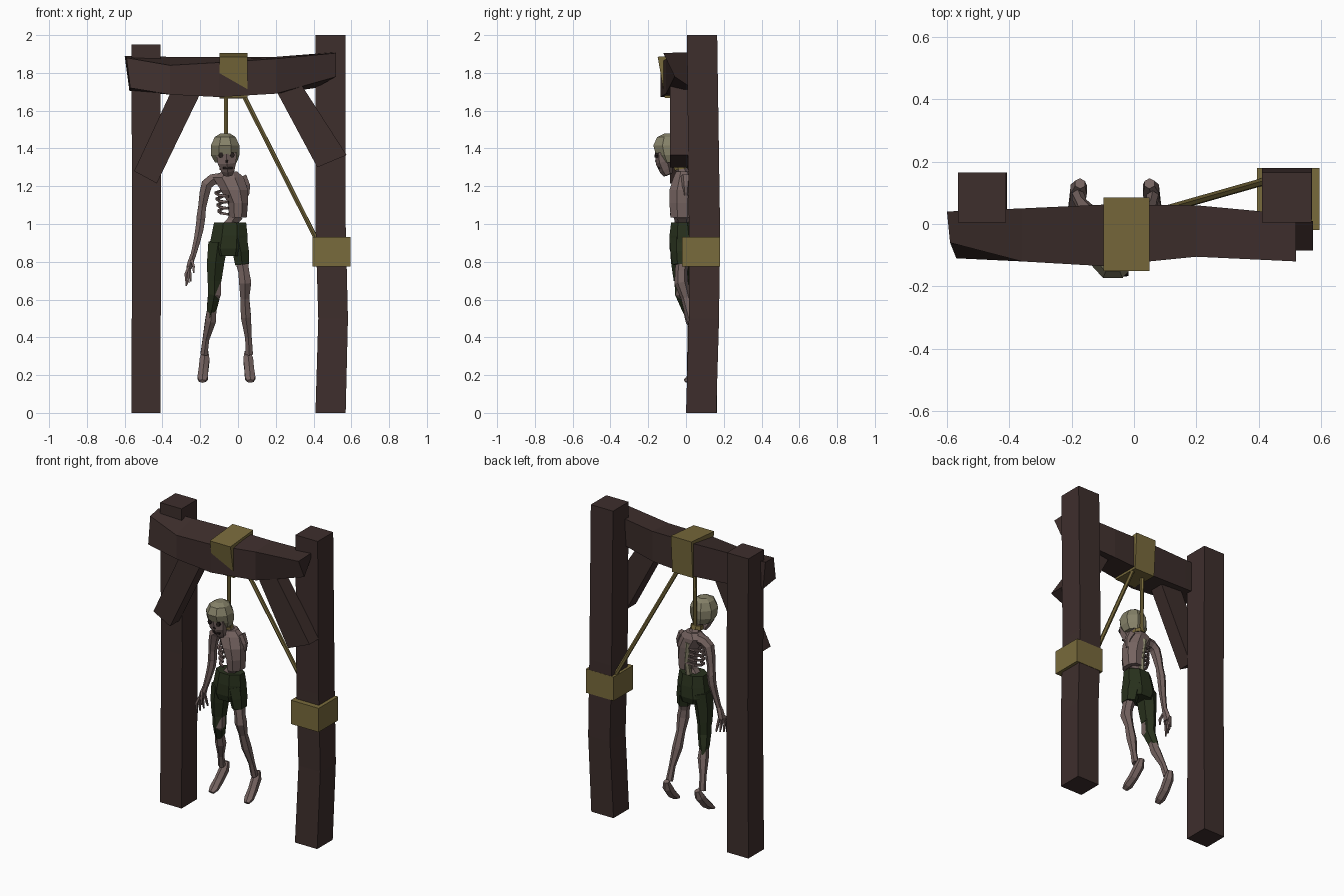
import bpy, bmesh, math
from mathutils import Vector


def material(name, rgb):
    m = bpy.data.materials.new(name)
    m.diffuse_color = [(c / 255) ** 2.2 for c in rgb] + [1]
    return m


WOOD = material("dark_wood", (64, 50, 48))
ROPE = material("rope", (120, 106, 62))
SKIN = material("dry_skin", (116, 99, 96))
BONE = material("bone", (132, 128, 104))
CLOTH = material("green_cloth", (44, 52, 34))
DARK = material("hollow", (40, 34, 33))


def loft(name, rings, mat):
    """Closed flat-shaded skin through rings of equal point count."""
    bm = bmesh.new()
    rows = [[bm.verts.new(p) for p in ring] for ring in rings]
    n = len(rows[0])
    for a, b in zip(rows, rows[1:]):
        for i in range(n):
            j = (i + 1) % n
            bm.faces.new((a[i], a[j], b[j], b[i]))
    bm.faces.new(rows[0])
    bm.faces.new(rows[-1])
    bmesh.ops.recalc_face_normals(bm, faces=bm.faces)
    me = bpy.data.meshes.new(name)
    bm.to_mesh(me)
    bm.free()
    me.materials.append(mat)
    ob = bpy.data.objects.new(name, me)
    bpy.context.collection.objects.link(ob)
    return ob


def tube(name, pts, mat, sides=6):
    """Tapered limb; each point is x, y, z, radius and optional depth radius."""
    c = [Vector(p[:3]) for p in pts]
    whole = (c[-1] - c[0]).normalized()
    ref = Vector((1, 0, 0)) if abs(whole.z) > 0.5 else Vector((0, 0, 1))
    rings = []
    for i, p in enumerate(pts):
        t = (c[min(i + 1, len(c) - 1)] - c[max(i - 1, 0)]).normalized()
        u = (ref - t * ref.dot(t)).normalized()
        v = t.cross(u)
        ra, rb = p[3], p[-1]
        angles = [2 * math.pi * (k + 0.5) / sides for k in range(sides)]
        rings.append([c[i] + u * ra * math.cos(a) + v * rb * math.sin(a) for a in angles])
    return loft(name, rings, mat)


def stack(name, levels, mat, sides=8):
    """Horizontal oval sections: z, centre x, centre y, half width, half depth."""
    rings = []
    for z, x, y, rx, ry in levels:
        angles = [2 * math.pi * (k + 0.5) / sides for k in range(sides)]
        rings.append([(x + rx * math.cos(a), y + ry * math.sin(a), z) for a in angles])
    return loft(name, rings, mat)


def post(name, levels):
    loft(name, [[(x0, y0, z), (x1, y0, z), (x1, y1, z), (x0, y1, z)]
                for z, x0, x1, y0, y1 in levels], WOOD)


# Posts, the right one slightly bent
post("left_post", [(0, -.565, -.41, .005, .165), (1, -.56, -.408, .01, .165),
                   (1.95, -.565, -.41, .005, .165)])
post("right_post", [(0, .41, .57, 0, .16), (.5, .425, .582, .015, .175),
                    (1.0, .41, .57, .015, .18), (2.0, .41, .57, .005, .165)])

# Rough hewn crossbeam
beam = [[(-.6, .04, 1.89), (-.59, -.06, 1.88), (-.57, -.11, 1.72), (-.575, .03, 1.705)]]
for x, back, front, top, low in [(-.36, .05, -.12, 1.84, 1.685), (-.1, .062, -.135, 1.855, 1.672),
                                 (.2, .06, -.105, 1.875, 1.69)]:
    beam.append([(x, back, 1.885), (x, front, top), (x, front, low), (x, back, low)])
beam.append([(.52, .03, 1.91), (.52, -.12, 1.905), (.52, -.06, 1.78), (.41, .03, 1.72)])
loft("crossbeam", beam, WOOD)

# Diagonal braces
for name, outline in [("left_brace", [(-.35, 1.71), (-.2, 1.69), (-.43, 1.215), (-.55, 1.28)]),
                      ("right_brace", [(.2, 1.71), (.34, 1.73), (.575, 1.365), (.42, 1.3)])]:
    loft(name, [[(x, y, z) for x, z in outline] for y in (-.085, .01)], WOOD)

# Rope wraps and ropes
wrap = [(.085, 1.905), (-.15, 1.885), (-.112, 1.668), (.07, 1.665)]
loft("beam_rope_wrap", [[(x, y, z) for y, z in wrap] for x in (-.098, .05)], ROPE)
loft("post_rope_wrap", [[(.395, -.02, z), (.595, -.02, z), (.595, .18, z), (.395, .18, z)]
                        for z in (.775, .93)], ROPE)
tube("hanging_rope", [(-.063, 0, 1.68, .012), (-.063, -.005, 1.3, .012)], ROPE)
tube("tie_rope", [(.025, .025, 1.69, .013), (.43, .14, .89, .013)], ROPE)
tube("neck_noose", [(-.06, -.03, 1.315, .038), (-.06, -.025, 1.29, .04)], ROPE, 8)

# Skull leaning forward
stack("skull", [(1.478, -.068, -.085, .03, .035), (1.46, -.068, -.09, .06, .068),
                (1.415, -.068, -.09, .082, .09), (1.365, -.068, -.083, .082, .082),
                (1.325, -.064, -.075, .062, .065)], BONE)
tube("face", [(-.062, -.125, 1.375, .062, .04), (-.058, -.12, 1.325, .056, .04),
              (-.054, -.105, 1.285, .04, .035), (-.052, -.095, 1.26, .026, .025)], SKIN)
for name, x in [("left_eye_socket", -.09), ("right_eye_socket", -.03)]:
    tube(name, [(x, -.166, 1.365, .015, .013), (x, -.13, 1.36, .012, .01)], DARK)
tube("nose_hole", [(-.059, -.16, 1.338, .008), (-.059, -.14, 1.31, .012)], DARK, 4)
tube("mouth", [(-.08, -.143, 1.297, .007), (-.03, -.143, 1.297, .007)], DARK, 4)
tube("neck", [(-.06, -.06, 1.35, .035), (-.055, -.025, 1.29, .03),
              (-.05, 0, 1.23, .045)], SKIN)

# Torso with torn side, ribs and spine
stack("chest", [(1.278, -.045, -.01, .045, .045), (1.245, -.05, -.01, .088, .062),
                (1.18, -.02, -.018, .078, .075), (1.11, 0, -.02, .057, .074),
                (1.035, 0, -.018, .05, .068)], SKIN)
for k in range(4):
    z = 1.165 - k * .032
    tube("rib_%d" % (k + 1), [(-.025, .045, z + .02, .008), (-.085, .035, z + .012, .009),
                             (-.118 + k * .005, -.01, z, .009), (-.1 + k * .004, -.06, z - .012, .009),
                             (-.05, -.08, z - .018, .008)], SKIN, 4)
tube("spine", [(-.045, .04, 1.22, .018), (-.03, .035, 1.1, .018), (-.04, .02, .97, .02)], BONE)
tube("abdomen", [(-.005, -.02, 1.05, .043, .05), (-.03, -.02, 1.015, .034, .04),
                 (-.045, -.02, .97, .06, .05)], SKIN)
tube("torn_shoulder", [(.02, 0, 1.25, .03), (.048, 0, 1.2, .02), (.05, 0, 1.15, .01)], SKIN)

# Remaining arm with hand
tube("shoulder", [(-.09, 0, 1.24, .035), (-.135, 0, 1.235, .034), (-.165, 0, 1.21, .034),
                  (-.178, .005, 1.16, .03), (-.19, .012, 1.09, .024),
                  (-.197, .018, 1.03, .027), (-.2, .02, 1.005, .02)], SKIN)
tube("forearm", [(-.195, .02, 1.04, .026), (-.203, .018, .98, .025), (-.215, .01, .92, .021),
                 (-.238, 0, .83, .016)], SKIN)
tube("palm", [(-.238, 0, .835, .017), (-.25, 0, .80, .018, .026),
              (-.26, 0, .765, .017, .03)], SKIN)
for k in range(4):
    y = -.024 + k * .017
    x = -.264 + abs(k - 1) * .003
    tube("finger_%d" % (k + 1), [(x, y, .775, .009), (x - .016 + k * .007, y * 1.3, .735, .009),
                                (x - .012 + k * .007, y * 1.5 + .005, .672 + k * .008, .005)], SKIN, 4)
tube("thumb", [(-.245, -.02, .81, .01), (-.235, -.038, .775, .009), (-.235, -.04, .74, .005)], SKIN, 4)

# Ragged shorts
stack("shorts", [(1.008, -.042, -.018, .092, .066), (.94, -.045, -.015, .103, .078),
                 (.87, -.052, -.012, .112, .082), (.83, -.05, -.012, .09, .07)], CLOTH)
tube("left_shorts_leg", [(-.105, -.015, .9, .06, .07), (-.118, -.018, .8, .053, .062),
                         (-.125, -.015, .70, .043, .05)], CLOTH)
tube("left_cloth_scrap", [(-.125, -.012, .72, .042, .05), (-.125, -.012, .63, .038, .046),
                          (-.138, .01, .56, .031, .036), (-.15, .025, .51, .014, .028)], CLOTH)
tube("right_shorts_leg", [(.0, -.015, .92, .055, .07), (.015, -.018, .85, .05, .064),
                          (.022, -.018, .785, .042, .054)], CLOTH)

# Legs trailing back, feet pointing down
tube("left_leg", [(-.1, -.01, .85, .042), (-.118, -.02, .70, .033), (-.122, -.02, .63, .036),
                  (-.136, .005, .57, .026), (-.145, .03, .49, .033), (-.17, .068, .39, .02),
                  (-.18, .09, .31, .022)], SKIN)
tube("right_leg", [(.01, -.01, .85, .042), (.03, -.025, .75, .033), (.038, -.025, .69, .037),
                   (.036, 0, .61, .027), (.042, .028, .51, .031), (.055, .062, .40, .02),
                   (.06, .085, .31, .022)], SKIN)
for name, dx, s in [("left_foot", -.183, 1), ("right_foot", .06, -1)]:
    tube(name, [(dx + .01 * s, .13, .325, .018), (dx + .006 * s, .112, .28, .03, .032),
                (dx, .068, .225, .029, .03), (dx - .004 * s, .022, .185, .032, .02),
                (dx - .006 * s, -.006, .168, .02, .01)], SKIN)
